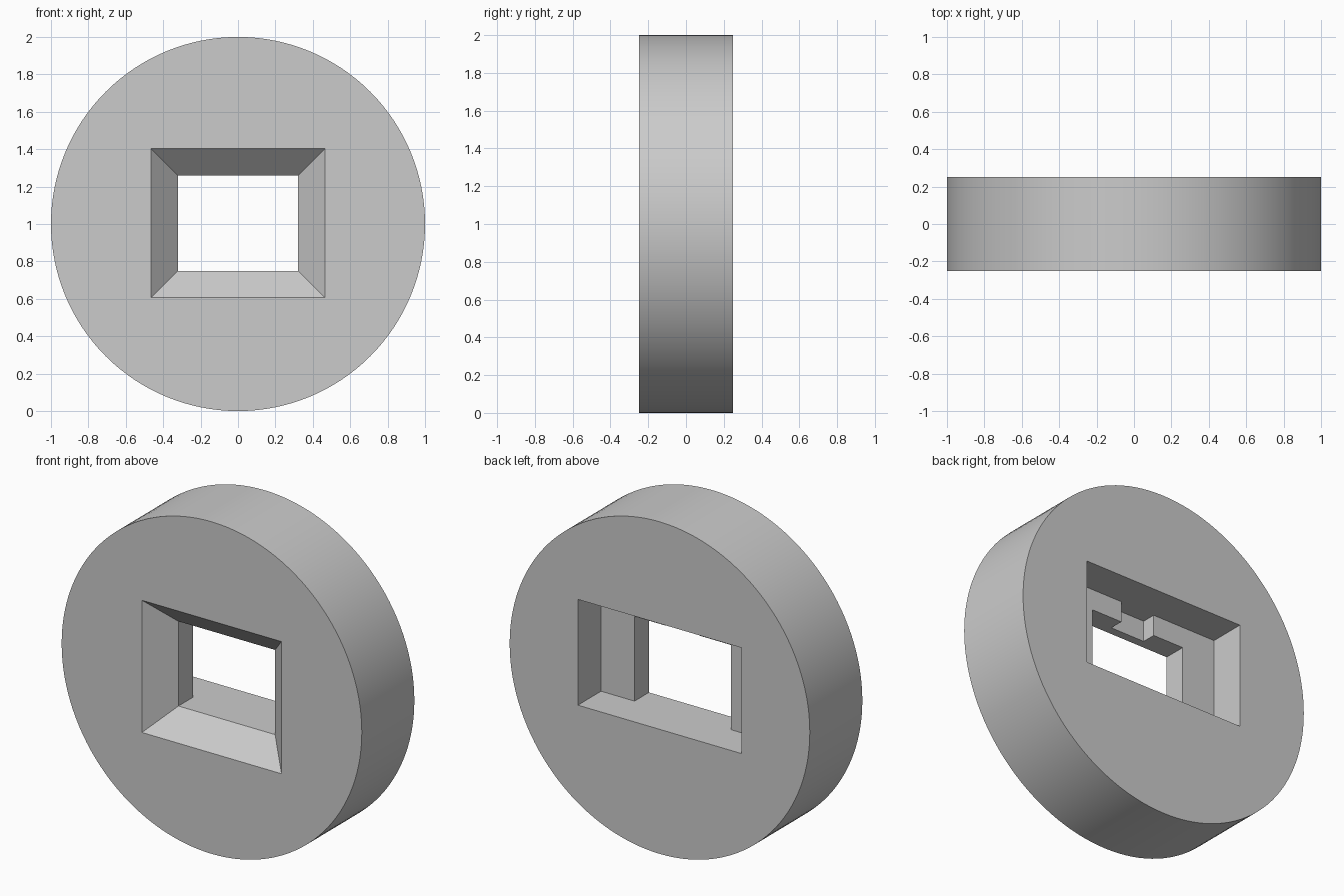
import bpy
import bmesh
import math
from mathutils import Matrix

cube = bpy.data.objects.get("Cube")
if cube:
    bpy.data.objects.remove(cube, do_unlink=True)

grey = bpy.data.materials.new("plain_grey")
grey.use_nodes = True
COLOUR = (0.6, 0.6, 0.6, 1)
grey.diffuse_color = COLOUR
grey.node_tree.nodes["Principled BSDF"].inputs["Base Color"].default_value = COLOUR


def add_object(name, bm):
    bmesh.ops.recalc_face_normals(bm, faces=bm.faces)
    mesh = bpy.data.meshes.new(name)
    bm.to_mesh(mesh)
    bm.free()
    mesh.materials.append(grey)
    obj = bpy.data.objects.new(name, mesh)
    bpy.context.collection.objects.link(obj)
    return obj


def loft(name, stations):
    """Closed solid through rectangles given as (y, half width, bottom, top)."""
    bm = bmesh.new()
    rings = [[bm.verts.new((x, y, z)) for x, z in
              ((-w, lo), (w, lo), (w, hi), (-w, hi))]
             for y, w, lo, hi in stations]
    for a, b in zip(rings, rings[1:]):
        for i in range(4):
            j = (i + 1) % 4
            bm.faces.new((a[i], a[j], b[j], b[i]))
    bm.faces.new(rings[0])
    bm.faces.new(rings[-1])
    return add_object(name, bm)


# Round body standing on its rim
bm = bmesh.new()
bmesh.ops.create_cone(bm, cap_ends=True, segments=128, radius1=1, radius2=1, depth=0.5,
                      matrix=Matrix.Translation((0, 0, 1)) @ Matrix.Rotation(math.pi / 2, 4, "X"))
body = add_object("disc_body", bm)

FLOOR, LINTEL, RECESS_TOP = 0.75, 1.26, 1.387
HOLE, FLARE = 0.322, 0.143
STEP = 0.03          # depth plane of the rear recess
NECK = -0.25 + FLARE  # where the front flare ends
over = FLARE + 0.1   # flare continued past the front face

cutters = [
    # Window with a flared front
    loft("window_cutter", [(NECK - over, HOLE + over, FLOOR - over, LINTEL + over),
                           (NECK, HOLE, FLOOR, LINTEL),
                           (STEP + 0.1, HOLE, FLOOR, LINTEL)]),
    # Wider rear recess
    loft("recess_cutter", [(STEP, 0.545, FLOOR, RECESS_TOP), (0.4, 0.545, FLOOR, RECESS_TOP)]),
    # Small notch above the window
    loft("notch_cutter", [(-0.055, 0.115, LINTEL, RECESS_TOP),
                          (STEP + 0.1, 0.115, LINTEL, RECESS_TOP)]),
]

bpy.context.view_layer.objects.active = body
for cutter in cutters:
    cutter.hide_render = True
    mod = body.modifiers.new(cutter.name, "BOOLEAN")
    mod.operation = "DIFFERENCE"
    mod.solver = "EXACT"
    mod.object = cutter
    bpy.ops.object.modifier_apply(modifier=mod.name)
for cutter in cutters:
    bpy.data.objects.remove(cutter, do_unlink=True)

# Smooth rim, crisp edges
bpy.ops.object.select_all(action="DESELECT")
body.select_set(True)
bpy.ops.object.shade_smooth_by_angle(angle=math.radians(30))
